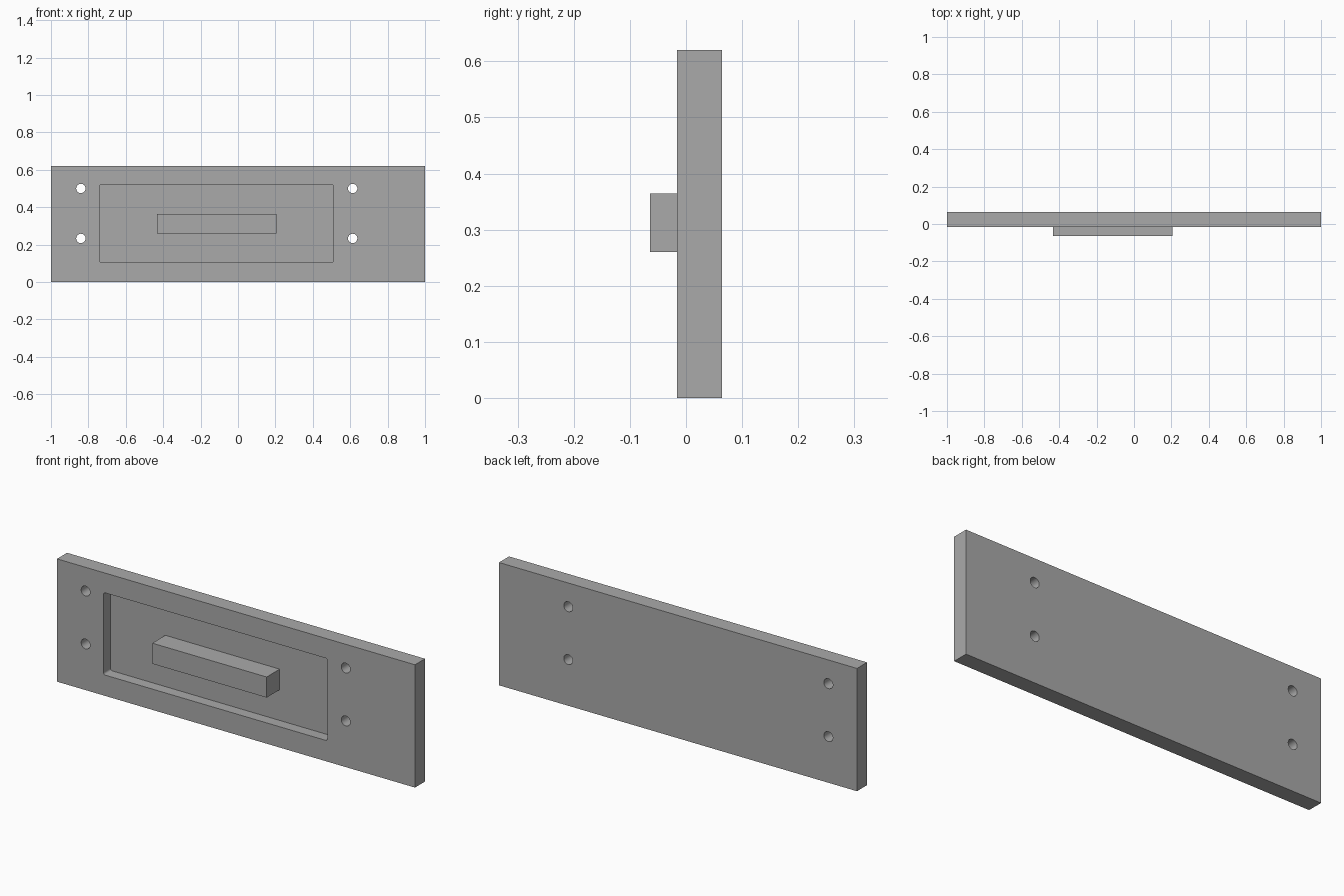
import bpy
import bmesh
import math
from mathutils import Matrix, Vector

default = bpy.data.objects.get("Cube")
if default:
    bpy.data.objects.remove(default, do_unlink=True)

# Single plain grey
grey = bpy.data.materials.new("plain_grey")
grey.use_nodes = True
colour = (0.40, 0.40, 0.40, 1)
grey.diffuse_color = colour
grey.node_tree.nodes["Principled BSDF"].inputs["Base Color"].default_value = colour


def finish(name, bm):
    mesh = bpy.data.meshes.new(name)
    bm.to_mesh(mesh)
    bm.free()
    mesh.materials.append(grey)
    obj = bpy.data.objects.new(name, mesh)
    bpy.context.collection.objects.link(obj)
    return obj


def box(name, low, high, corner=0):
    """Box between two corners, optionally rounding the edges that run along y."""
    low, high = Vector(low), Vector(high)
    bm = bmesh.new()
    bmesh.ops.create_cube(bm, size=1, matrix=Matrix.Translation((low + high) / 2)
                          @ Matrix.Diagonal((*(high - low), 1)))
    if corner:
        edges = [e for e in bm.edges
                 if abs(e.verts[0].co.y - e.verts[1].co.y) > 0.01]
        bmesh.ops.bevel(bm, geom=edges, offset=corner, segments=4,
                        profile=0.5, affect='EDGES')
    return finish(name, bm)


def drill(name, x, z, radius):
    bm = bmesh.new()
    bmesh.ops.create_cone(bm, cap_ends=True, segments=32, radius1=radius,
                          radius2=radius, depth=0.4,
                          matrix=Matrix.Translation((x, 0, z))
                          @ Matrix.Rotation(math.pi / 2, 4, 'X'))
    return finish(name, bm)


def cut(target, cutter):
    cutter.hide_render = True
    mod = target.modifiers.new("cut", 'BOOLEAN')
    mod.operation = 'DIFFERENCE'
    mod.solver = 'EXACT'
    mod.object = cutter
    bpy.context.view_layer.objects.active = target
    bpy.ops.object.modifier_apply(modifier=mod.name)
    bpy.data.objects.remove(cutter, do_unlink=True)


FRONT, BACK, FLOOR = -0.016, 0.064, 0.040

# Plate with a recessed pocket and four through holes
plate = box("base_plate", (-1, FRONT, 0), (1, BACK, 0.62))
cut(plate, box("pocket_cutter", (-0.74, -0.2, 0.105), (0.51, FLOOR, 0.52), 0.01))
for x in (-0.84, 0.613):
    for z in (0.233, 0.5):
        cut(plate, drill("hole_cutter", x, z, 0.025))

# Raised bar standing on the pocket floor
bar = box("raised_bar", (-0.434, -0.064, 0.26), (0.205, FLOOR, 0.364))

# Smooth the hole walls and pocket corners, keep the rest crisp
bpy.ops.object.select_all(action='DESELECT')
plate.select_set(True)
bpy.context.view_layer.objects.active = plate
bpy.ops.object.shade_smooth_by_angle(angle=math.radians(30))
